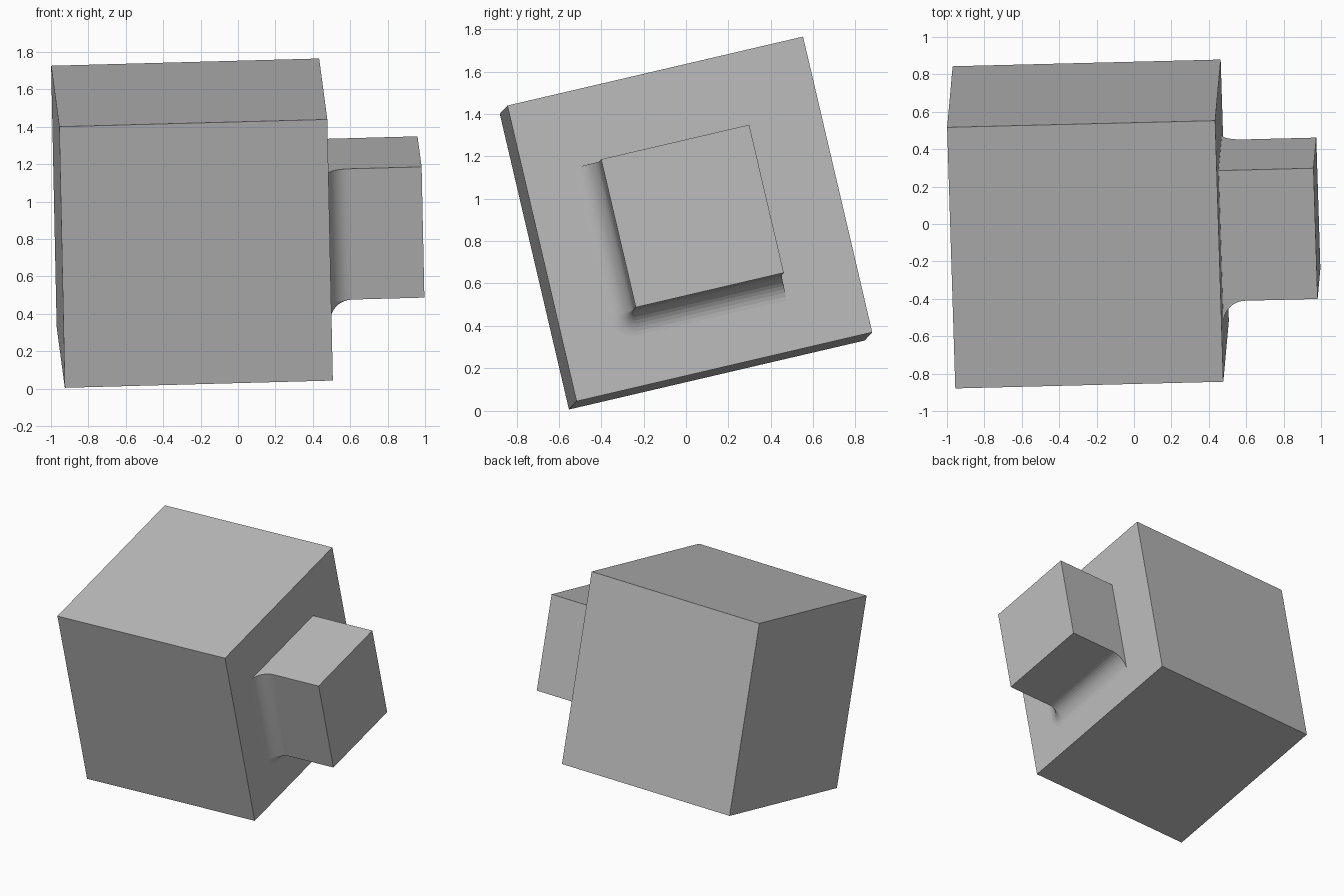
import bpy, bmesh, math
from mathutils import Matrix, Vector

if "Cube" in bpy.data.objects:
    bpy.data.objects.remove(bpy.data.objects["Cube"])

HALF = 0.717      # half side of the big block
NECK = 0.359      # half side of the small block
END = 1.225       # outer end of the small block along its axis
FILLET = 0.12     # radius of the blend between the two
STEPS = 10

grey = bpy.data.materials.new("plain grey")
grey.diffuse_color = (0.5, 0.5, 0.5, 1)
grey.use_nodes = True
grey.node_tree.nodes["Principled BSDF"].inputs["Base Color"].default_value = grey.diffuse_color

# Shared tilt of both blocks
u = Vector((0.9992, 0.025, 0.027)).normalized()
v = Vector((-0.031, 0.973, 0.227))
v = (v - u * v.dot(u)).normalized()
w = u.cross(v)
tilt = Matrix((u, v, w)).transposed().to_4x4()
tilt.translation = (-0.246, 0.0, 0.885)


def make_object(name, bm):
    bmesh.ops.recalc_face_normals(bm, faces=bm.faces[:])
    mesh = bpy.data.meshes.new(name)
    bm.to_mesh(mesh)
    bm.free()
    mesh.materials.append(grey)
    ob = bpy.data.objects.new(name, mesh)
    bpy.context.collection.objects.link(ob)
    ob.matrix_world = tilt
    return ob


def ring(bm, x, e):
    """Square outline, grown by e on the front and bottom, rounded between them."""
    pts = [(NECK, NECK), (-NECK - e, NECK)]
    for i in range(STEPS + 1):
        a = math.pi + i / STEPS * math.pi / 2
        pts.append((-NECK + e * math.cos(a), -NECK + e * math.sin(a)))
    pts.append((NECK, -NECK - e))
    return [bm.verts.new((x, p, q)) for p, q in pts]


# Big block
bm = bmesh.new()
bmesh.ops.create_cube(bm, size=2 * HALF)
block = make_object("large_block", bm)

# Small block, flaring into the large one on two sides
bm = bmesh.new()
rings = [ring(bm, HALF - 0.03, FILLET)]
for i in range(STEPS + 1):
    a = i / STEPS * math.pi / 2
    rings.append(ring(bm, HALF + FILLET * (1 - math.cos(a)), FILLET * (1 - math.sin(a))))
rings.append(ring(bm, END, 0))
for k, (lo, hi) in enumerate(zip(rings, rings[1:])):
    n = len(lo)
    for i in range(n):
        f = bm.faces.new((lo[i], lo[(i + 1) % n], hi[(i + 1) % n], hi[i]))
        # Only the curved blend is smooth
        f.smooth = 0 < k <= STEPS and 0 < i < n - 2
bm.faces.new(rings[0])
bm.faces.new(rings[-1])
bmesh.ops.remove_doubles(bm, verts=bm.verts[:], dist=1e-5)
neck = make_object("small_block", bm)

# Join both into one skin
mod = block.modifiers.new("join", 'BOOLEAN')
mod.operation = 'UNION'
mod.solver = 'EXACT'
mod.object = neck
bpy.context.view_layer.objects.active = block
bpy.ops.object.modifier_apply(modifier="join")
bpy.data.objects.remove(neck)
